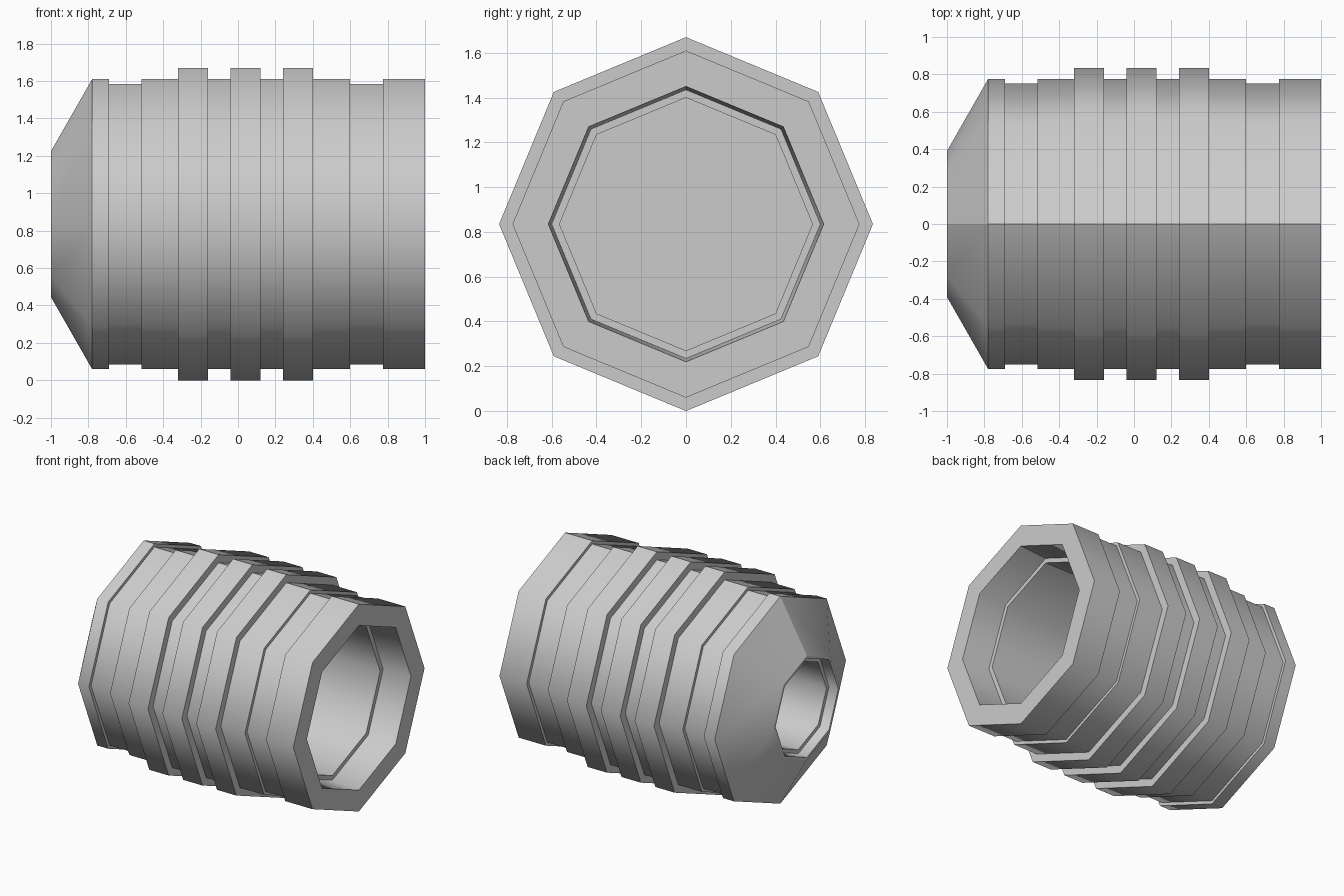
import bpy, bmesh
from math import sin, cos, pi

if "Cube" in bpy.data.objects:
    bpy.data.objects.remove(bpy.data.objects["Cube"])

CENTRE_Z, SIDES = 0.835, 8


def lathe(name, profile):
    """Revolve (x, radius) points about the long axis; radius 0 ends are capped."""
    bm = bmesh.new()
    rings = [[bm.verts.new((x, r * sin(2 * pi * i / SIDES), CENTRE_Z + r * cos(2 * pi * i / SIDES)))
              for i in range(SIDES)] for x, r in profile]
    for a, b in zip(rings, rings[1:]):
        for i in range(SIDES):
            j = (i + 1) % SIDES
            bm.faces.new((a[i], a[j], b[j], b[i]))
    bm.faces.new(rings[0])
    bm.faces.new(rings[-1])
    bmesh.ops.recalc_face_normals(bm, faces=bm.faces)
    for f in bm.faces:
        f.smooth = True
    # rim edges and the top seam stay crisp, the long edges are smooth
    for e in bm.edges:
        u, v = e.verts
        same_ring = abs(u.co.x - v.co.x) < 1e-5
        seam = abs(u.co.y) < 1e-5 and abs(v.co.y) < 1e-5 and u.co.z > CENTRE_Z
        e.smooth = not (same_ring or seam)
    mesh = bpy.data.meshes.new(name)
    bm.to_mesh(mesh)
    bm.free()
    obj = bpy.data.objects.new(name, mesh)
    bpy.context.collection.objects.link(obj)
    return obj


R, GROOVE, RIB = 0.775, 0.75, 0.835

# small front bore, from its floor out to the mouth
profile = [(-0.40, 0.33), (-0.93, 0.33), (-0.93, 0.36), (-1.0, 0.37), (-1.0, 0.39)]
# tapered nose, then grooves and ribs along the body
profile.append((-0.78, R))
for start, end, r in [(-0.69, -0.515, GROOVE), (-0.32, -0.16, RIB), (-0.04, 0.12, RIB),
                      (0.24, 0.40, RIB), (0.60, 0.775, GROOVE)]:
    profile += [(start, R), (start, r), (end, r), (end, R)]
# wide rear mouth with an inner step, down to the floor
profile += [(1.0, R), (1.0, 0.615), (0.78, 0.60), (0.78, 0.565), (-0.30, 0.565)]

lathe("ribbed_octagonal_barrel", profile)
